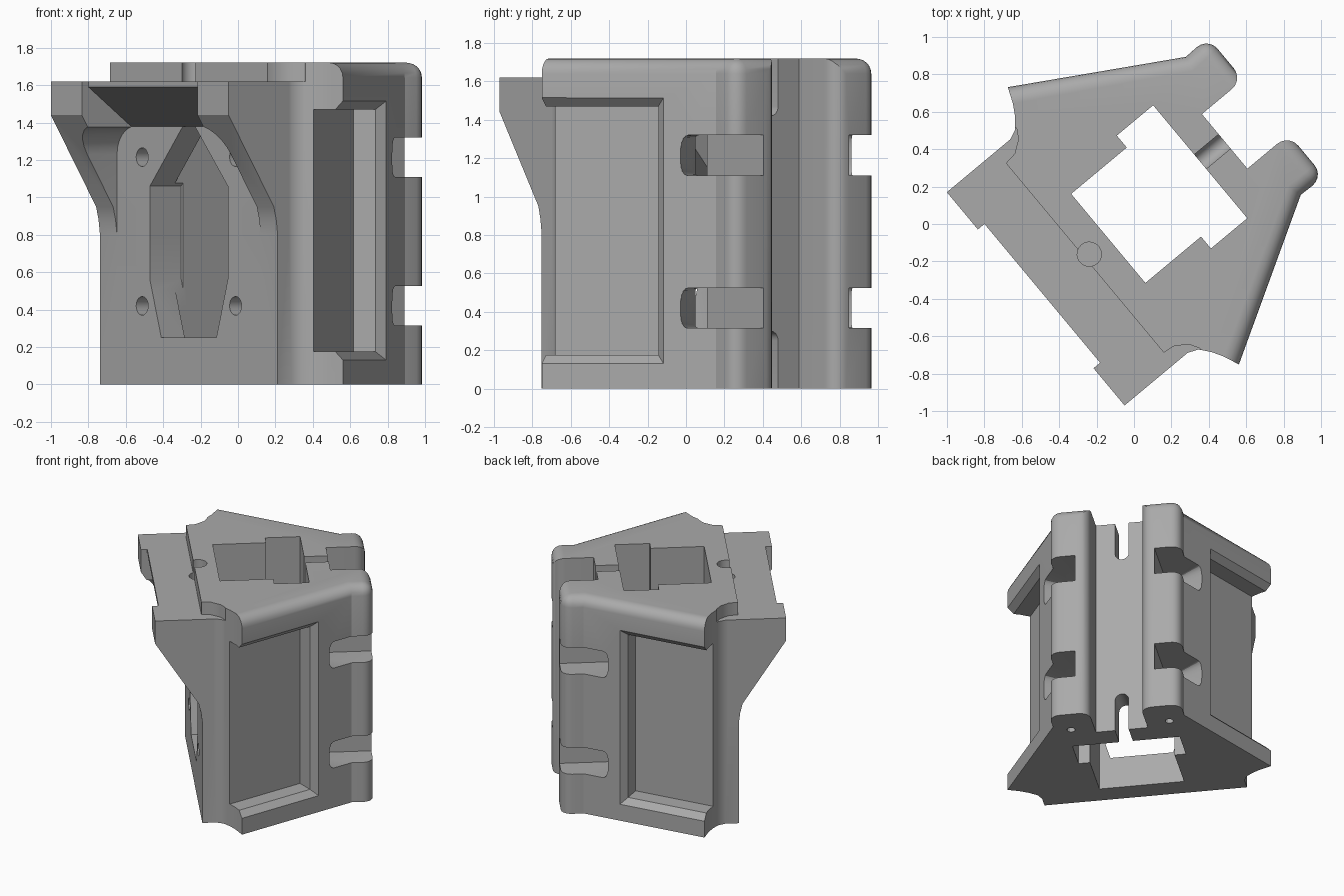
import bpy, bmesh
from math import sin, cos, pi, atan2
from mathutils import Vector, Matrix

old = bpy.data.objects.get("Cube")
if old:
    bpy.data.objects.remove(old, do_unlink=True)

grey = bpy.data.materials.new("plain grey")
grey.use_nodes = True
grey.diffuse_color = (0.4, 0.4, 0.4, 1)
grey.node_tree.nodes["Principled BSDF"].inputs["Base Color"].default_value = (0.4, 0.4, 0.4, 1)

TOP = 1.72
FRONT = -0.318
AXES = {"z": lambda a, b, t: (a, b, t),
        "w": lambda a, b, t: (t, a, b),
        "v": lambda a, b, t: (a, t, b)}


def finish(bm, name):
    bmesh.ops.recalc_face_normals(bm, faces=bm.faces)
    me = bpy.data.meshes.new(name)
    bm.to_mesh(me)
    bm.free()
    ob = bpy.data.objects.new(name, me)
    bpy.context.collection.objects.link(ob)
    return ob


def prism_mesh(pts, axis, lo, hi):
    bm = bmesh.new()
    place = AXES[axis]
    a = [bm.verts.new(place(p, q, lo)) for p, q in pts]
    b = [bm.verts.new(place(p, q, hi)) for p, q in pts]
    bm.faces.new(a)
    bm.faces.new(b)
    for i in range(len(a)):
        j = (i + 1) % len(a)
        bm.faces.new((a[i], a[j], b[j], b[i]))
    bmesh.ops.recalc_face_normals(bm, faces=bm.faces)
    return bm


def prism(name, pts, axis, lo, hi):
    return finish(prism_mesh(pts, axis, lo, hi), name)


def circle(cx, cy, r, n=20, start=0, sweep=2 * pi):
    full = sweep > 6
    return [(cx + r * cos(start + sweep * i / n), cy + r * sin(start + sweep * i / n))
            for i in range(n if full else n + 1)]


def rect(x0, x1, y0, y1):
    return [(x0, y0), (x1, y0), (x1, y1), (x0, y1)]


def combine(target, tool, op="DIFFERENCE"):
    mod = target.modifiers.new("combine", "BOOLEAN")
    mod.operation, mod.solver, mod.object = op, "EXACT", tool
    bpy.context.view_layer.objects.active = target
    bpy.ops.object.modifier_apply(modifier=mod.name)
    bpy.data.objects.remove(tool, do_unlink=True)


def cut(*args):
    combine(body, prism("cutter", *args))


# Main body: winged outline with two rear rails and a channel between them
half = [(0.742, FRONT), (0.742, -0.22), (0.765, -0.165), (0.82, -0.12), (0.88, -0.085),
        (0.965, -0.05), (0.48, 0.785), (0.485, 0.943), (0.19, 0.943), (0.19, 0.655)]
bm = prism_mesh(half + [(-w, v) for w, v in reversed(half)], "z", 0, TOP)


def rounded(e):
    p, q = (v.co for v in e.verts)
    if abs(p.z - q.z) > 1:
        return p.y > 0.9
    return min(p.z, q.z) > 1.7 and min(p.y, q.y) > -0.06 and max(abs(p.x), abs(q.x)) > 0.2


bmesh.ops.bevel(bm, geom=[e for e in bm.edges if rounded(e)], offset=0.08,
                offset_type="OFFSET", segments=5, profile=0.5, affect="EDGES")
body = finish(bm, "carriage_body")

# Front bracket with sloping side arms
arm = [(-0.66, 1.62), (-0.66, 1.44), (-0.345, 0.95), (-0.328, 0.88), (FRONT, 0.8),
       (-0.24, 0.8), (-0.24, 1.62)]
combine(body, prism("bracket", arm, "w", -0.742, 0.742), "UNION")

# Motor pocket, notch and sloped underside of the bracket
pocket = [(-0.6, 0.5), (0.6, 0.5)] + circle(0.45, 1.23, 0.15, 6, 0, pi / 2) \
    + circle(-0.45, 1.23, 0.15, 6, pi / 2, pi / 2)
cut(pocket, "v", -0.9, FRONT)
cut(rect(-0.483, 0.483, -0.9, -0.614), "z", 1.3, 1.8)
cut([(-0.9, 1.3), (-0.9, 1.59), (-0.614, 1.59), (FRONT, 1.38), (FRONT, 1.3)], "w", -0.483, 0.483)

# Vertical well, front window and the small hole in the top
cut(rect(-0.31, 0.31, -0.155, 0.3), "z", -0.1, 1.9)
cut(rect(-0.393, 0.393, 0.232, 0.485), "z", -0.1, 1.9)
window = [(0.23, 0.25), (0.325, 0.56), (0.325, 1.06), (0.05, 1.38)]
cut(window + [(-w, z) for w, z in reversed(window)], "v", -0.5, -0.1)
cut(circle(0, -0.287, 0.065), "z", 1.5, 1.9)

# Open slots at both ends of the rear channel
cut([(-0.05, -0.1), (0.05, -0.1)] + circle(0, 0.25, 0.05, 8, 0, pi), "v", 0.4, 0.75)
cut([(0.05, 1.9), (-0.05, 1.9)] + circle(0, 1.47, 0.05, 8, pi, pi), "v", 0.4, 0.75)

# Frame of the slanted side: along it, out of it, and up
tip = Vector((0.965, -0.05, 0))
along = Vector((-0.502, 0.865, 0)).normalized()
out = Vector((along.y, -along.x, 0))


def side_point(s, n, z, m):
    p = tip + along * s + out * n
    return Vector((p.x * m, p.y, z))


def hull(corners):
    b = bmesh.new()
    for c in corners:
        b.verts.new(c)
    bmesh.ops.convex_hull(b, input=b.verts)
    return finish(b, "cutter")


for m in (1, -1):
    # Rail seat with a chamfered rim
    combine(body, hull([side_point(s, n, z, m) for s in (-0.3, 0.63)
                        for n in (-0.17, 0.06) for z in (0.175, 1.47)]))
    combine(body, hull([side_point(s, n, z, m) for n, g in ((-0.045, 0), (0.045, 0.09))
                        for s in (-0.3, 0.63 + g) for z in (0.175 - g, 1.47 + g)]))
    # Rail screw holes
    for z in (0.35, 0.83, 1.31):
        bm = bmesh.new()
        bmesh.ops.create_cone(bm, cap_ends=True, segments=20, radius1=0.056, radius2=0.056, depth=0.6)
        direction = Vector((out.x * m, out.y, 0))
        turn = direction.to_track_quat("Z", "Y").to_matrix().to_4x4()
        bm.transform(Matrix.Translation(side_point(0.31, -0.35, z, m)) @ turn)
        combine(body, finish(bm, "cutter"))
    # Rounded tie grooves around the rear rails
    for z in (0.42, 1.215):
        groove = [(0.29 * m, 0.44), (0.45 * m, 0.53), (0.95 * m, 0.86), (0.95 * m, 1.2), (0.29 * m, 1.2)]
        bm = prism_mesh(groove, "z", z - 0.105, z + 0.105)
        front = [e for e in bm.edges if all(v.co.y < 0.9 and abs(v.co.x) > 0.4 for v in e.verts)
                 and abs(e.verts[0].co.z - e.verts[1].co.z) < 0.01]
        bmesh.ops.bevel(bm, geom=front, offset=0.085, offset_type="OFFSET", segments=5,
                        profile=0.5, affect="EDGES")
        combine(body, finish(bm, "cutter"))
        # Motor screw holes
        cut(circle(0.39 * m, z, 0.05), "v", -0.5, -0.05)
    # Small holes under the rear rails
    cut(circle(0.36 * m, 0.72, 0.03, 12), "z", -0.1, 0.2)
    # Curved step where the raised top meets the bracket
    cut([(0.655 * m, -0.5), (0.655 * m, -0.348), (0.668 * m, -0.25), (0.715 * m, -0.184),
         (0.765 * m, -0.155), (0.85 * m, -0.155), (0.85 * m, -0.5)], "z", 1.62, 1.9)
cut(rect(-0.8, 0.8, -0.6, -0.348), "z", 1.62, 1.9)

# Turn the part to its resting direction
turn = Matrix.Rotation(atan2(-0.768, 0.64), 4, "Z")
body.data.transform(turn @ Matrix.Translation((-0.029, 0, 0)))
body.data.materials.clear()
body.data.materials.append(grey)
for f in body.data.polygons:
    f.material_index = 0
bpy.ops.object.select_all(action="DESELECT")
body.select_set(True)
bpy.context.view_layer.objects.active = body
bpy.ops.object.shade_smooth_by_angle(angle=0.52)
